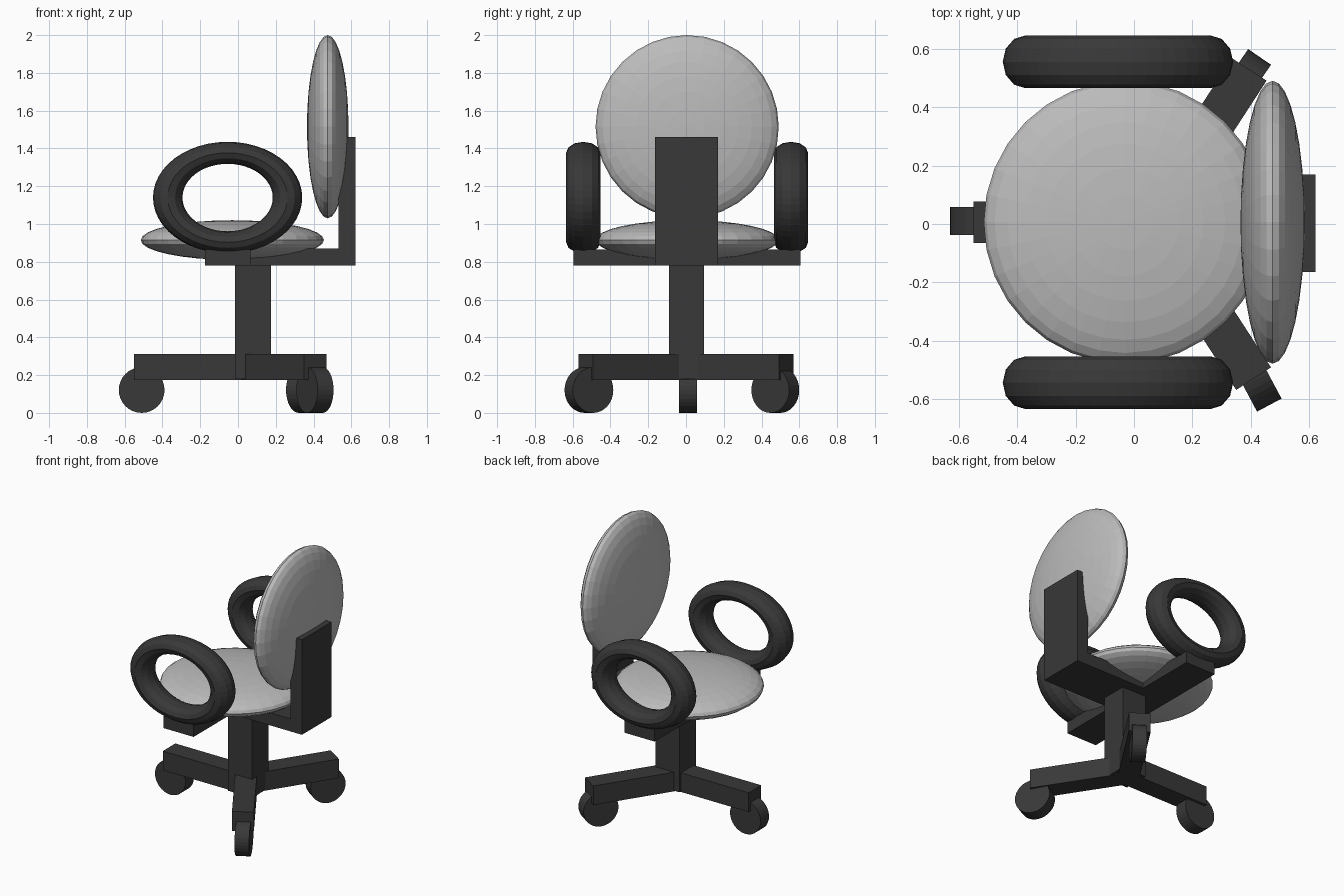
import bpy, math
from mathutils import Matrix, Vector

if "Cube" in bpy.data.objects:
    bpy.data.objects.remove(bpy.data.objects["Cube"])

def material(name, v):
    m = bpy.data.materials.new(name)
    m.diffuse_color = (v, v, v, 1)
    m.use_nodes = True
    m.node_tree.nodes["Principled BSDF"].inputs["Base Color"].default_value = m.diffuse_color
    return m

dark = material("dark grey plastic", 0.04)
light = material("light grey cushion", 0.5)

MID = 0.006              # side-to-side centre of the chair
HUB = Vector((0.08, MID))

def finish(name, mat, matrix):
    o = bpy.context.object
    o.name = name
    o.data.transform(matrix)
    o.location = (0, 0, 0)
    o.rotation_euler = (0, 0, 0)
    o.data.materials.append(mat)
    return o

def box(name, lo, hi):
    lo, hi = Vector(lo), Vector(hi)
    bpy.ops.mesh.primitive_cube_add(size=1)
    return finish(name, dark, Matrix.Translation((lo + hi) / 2) @ Matrix.Diagonal((*(hi - lo), 1)))

def cushion(name, centre, radius, half_thick, tilt):
    bpy.ops.mesh.primitive_uv_sphere_add(segments=32, ring_count=16, radius=1)
    m = Matrix.Translation(centre) @ Matrix.Rotation(tilt, 4, 'Y') \
        @ Matrix.Diagonal((radius, radius, half_thick, 1))
    finish(name, light, m)

# Round cushions
cushion("seat", (-0.03, MID, 0.915), 0.485, 0.105, 0)
cushion("backrest", (0.475, MID, 1.515), 0.485, 0.11, math.pi / 2)

# Oval ring armrests
for side, s in (("left", -1), ("right", 1)):
    bpy.ops.mesh.primitive_torus_add(major_radius=0.317, minor_radius=0.078,
                                     major_segments=48, minor_segments=12)
    m = Matrix.Translation((-0.055, MID + s * 0.55, 1.14)) \
        @ Matrix.Diagonal((1, 1.16, 0.747, 1)) @ Matrix.Rotation(math.pi / 2, 4, 'X')
    finish(side + "_armrest", dark, m)

# Support bars under the seat and behind the backrest
box("armrest_bar", (-0.175, -0.595, 0.78), (0.065, 0.605, 0.865))
box("seat_bar", (-0.1, -0.165, 0.78), (0.622, 0.17, 0.87))
box("back_plate", (0.532, -0.165, 0.78), (0.622, 0.17, 1.46))

# Central post
box("post", (-0.015, MID - 0.095, 0.18), (0.175, MID + 0.09, 0.8))

# Three legs (end point, heading) with a wheel (centre, heading) under each
feet = (
    ("front", (-0.55, MID), 180, (-0.51, 0.01), 180),
    ("back_right", (0.395, 0.53), 57, (0.362, 0.473), 55.5),
    ("back_left", (0.41, -0.53), -57, (0.407, -0.514), -62),
)
for name, end, ang, wheel, wheel_ang in feet:
    leg = box(name + "_leg", (-0.62, -0.071, 0.175), (0, 0.071, 0.312))
    leg.data.transform(Matrix.Translation((*end, 0)) @ Matrix.Rotation(math.radians(ang), 4, 'Z'))
    bpy.ops.mesh.primitive_cylinder_add(vertices=32, radius=0.121, depth=0.095)
    m = Matrix.Translation((*wheel, 0.121)) @ Matrix.Rotation(math.radians(wheel_ang), 4, 'Z') \
        @ Matrix.Rotation(math.pi / 2, 4, 'X')
    finish(name + "_wheel", dark, m)
